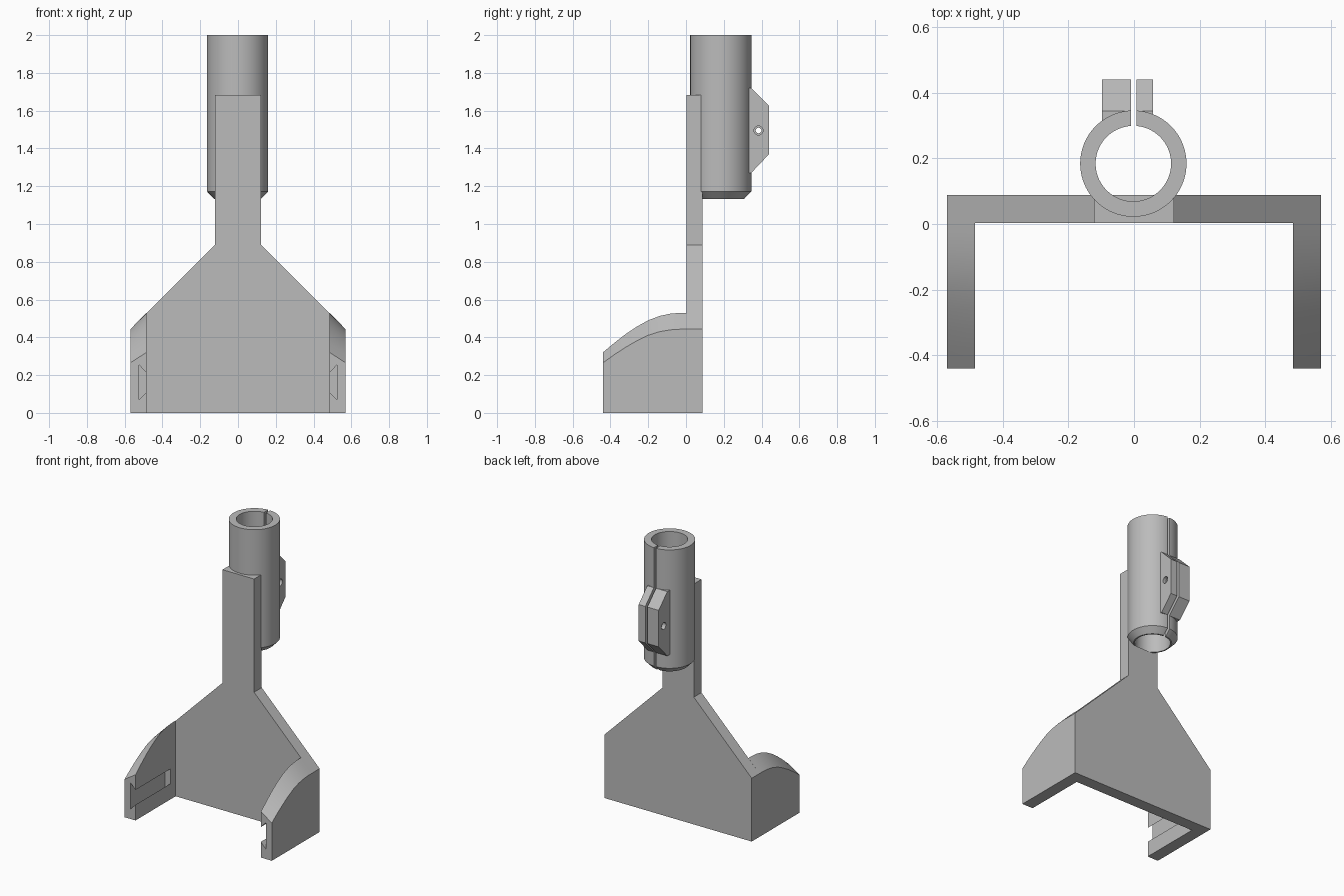
import bpy, bmesh, math
from mathutils import Matrix, Vector

cube = bpy.data.objects.get("Cube")
if cube:
    bpy.data.objects.remove(cube, do_unlink=True)

grey = bpy.data.materials.new("plain grey")
grey.use_nodes = True
grey.diffuse_color = (0.5, 0.5, 0.5, 1)
grey.node_tree.nodes["Principled BSDF"].inputs["Base Color"].default_value = (0.5, 0.5, 0.5, 1)


def finish(name, bm):
    bmesh.ops.recalc_face_normals(bm, faces=bm.faces)
    mesh = bpy.data.meshes.new(name)
    bm.to_mesh(mesh)
    bm.free()
    mesh.materials.append(grey)
    obj = bpy.data.objects.new(name, mesh)
    bpy.context.collection.objects.link(obj)
    return obj


def loft(name, rings):
    """Skin a list of equal-length rings of 3D points and cap both ends."""
    bm = bmesh.new()
    loops = [[bm.verts.new(p) for p in ring] for ring in rings]
    n = len(loops[0])
    for a, b in zip(loops, loops[1:]):
        for i in range(n):
            j = (i + 1) % n
            bm.faces.new((a[i], a[j], b[j], b[i]))
    bm.faces.new(loops[0])
    bm.faces.new(loops[-1][::-1])
    return finish(name, bm)


def prism_y(name, profile, y0, y1):
    return loft(name, [[(x, y, z) for x, z in profile] for y in (y0, y1)])


def prism_x(name, profile, x0, x1):
    return loft(name, [[(x, y, z) for y, z in profile] for x in (x0, x1)])


def cylinder(name, axis, centre, radii, stations, sides):
    """Round bar along x or z, with a radius at each station."""
    rings = []
    for r, s in zip(radii, stations):
        ring = []
        for i in range(sides):
            a = 2 * math.pi * i / sides
            u, v = centre[0] + r * math.cos(a), centre[1] + r * math.sin(a)
            ring.append((u, v, s) if axis == "z" else (s, u, v))
        rings.append(ring)
    return loft(name, rings)


def boolean(target, tool, operation):
    mod = target.modifiers.new(operation, "BOOLEAN")
    mod.operation, mod.solver, mod.object = operation, "EXACT", tool
    bpy.context.view_layer.objects.active = target
    bpy.ops.object.modifier_apply(modifier=mod.name)
    bpy.data.objects.remove(tool, do_unlink=True)


FRONT, BACK = 0.003, 0.088      # plate faces
INNER, OUTER = 0.485, 0.57      # side arm faces
NECK = 0.122
AXIS = (-0.002, 0.184)          # tube centre

# Back plate with sloped shoulders and narrow neck
half = [(OUTER, 0), (OUTER, 0.443), (NECK, 0.89), (NECK, 1.682)]
plate = prism_y("back_plate", half + [(-x, z) for x, z in reversed(half)], FRONT, BACK)

# Side arms with a curved, outward-sloping top and a dovetail slot
tops = [(-0.44, 0.32, 0.265), (-0.38, 0.37, 0.308), (-0.32, 0.417, 0.347),
        (-0.26, 0.457, 0.382), (-0.2, 0.49, 0.411), (-0.14, 0.513, 0.43),
        (-0.08, 0.526, 0.44), (-0.03, 0.529, 0.443), (FRONT, 0.529, 0.443)]
for side, name in ((1, "left_arm"), (-1, "right_arm")):
    arm = loft(name, [[(side * INNER, y, 0), (side * OUTER, y, 0),
                       (side * OUTER, y, zo), (side * INNER, y, zi)]
                      for y, zi, zo in tops])
    slot = [(0.475, 0.12), (0.525, 0.068), (0.525, 0.255), (0.475, 0.203)]
    boolean(arm, prism_y("slot_cutter", [(side * x, z) for x, z in slot], -0.5, -0.055),
            "DIFFERENCE")
    arm.select_set(True)

# Clamp tube, chamfered at the lower end
tube = cylinder("clamp_tube", "z", AXIS, (0.124, 0.162, 0.162), (1.133, 1.172, 2.0), 96)

# Clamping ears behind the tube
ear = [(0.31, 1.27), (0.345, 1.27), (0.44, 1.37), (0.44, 1.625), (0.345, 1.72), (0.31, 1.72)]
boolean(tube, prism_x("ears", ear, -0.097, 0.058), "UNION")

# Bore, also clearing the neck beside it
for target, low in ((tube, 1.0), (plate, 1.133)):
    boolean(target, cylinder("bore_cutter", "z", AXIS, (0.115, 0.115), (low, 2.1), 96),
            "DIFFERENCE")

# Slit through the rear wall and ears
slit = [(-0.009, 1.0), (0.007, 1.0), (0.007, 2.1), (-0.009, 2.1)]
boolean(tube, prism_y("slit_cutter", slit, AXIS[1], 0.5), "DIFFERENCE")

# Bolt hole with wider seats on the outer sides
for r, x0, x1 in ((0.015, -0.2, 0.2), (0.024, 0.035, 0.2), (0.024, -0.2, -0.07)):
    boolean(tube, cylinder("bolt_cutter", "x", (0.384, 1.495), (r, r), (x0, x1), 24),
            "DIFFERENCE")

# Smooth the curved surfaces, keeping hard edges
for obj in bpy.context.selected_objects:
    obj.select_set(obj.name in ("left_arm", "right_arm"))
tube.select_set(True)
plate.select_set(True)
bpy.context.view_layer.objects.active = tube
bpy.ops.object.shade_smooth_by_angle(angle=math.radians(25))
